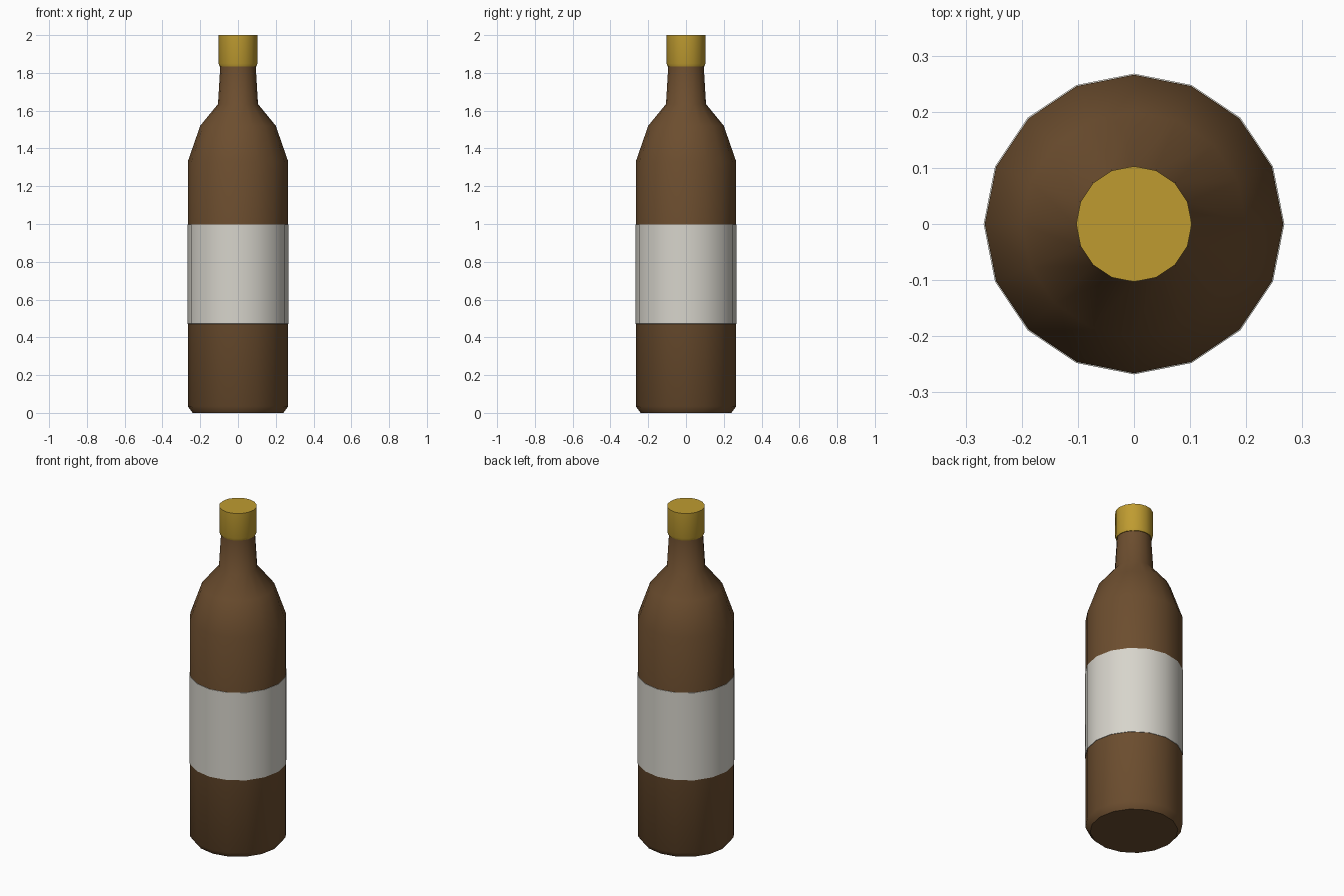
import bpy, bmesh, math

if "Cube" in bpy.data.objects:
    bpy.data.objects.remove(bpy.data.objects["Cube"])

SIDES = 16


def lathe(name, profile, color, closed=False):
    """Revolve (radius, z) points around z; cap the ends or join them into a loop."""
    bm = bmesh.new()
    rings = []
    for r, z in profile:
        rings.append([bm.verts.new((r * math.cos(2 * math.pi * i / SIDES),
                                    r * math.sin(2 * math.pi * i / SIDES), z))
                      for i in range(SIDES)])
    pairs = list(zip(rings, rings[1:]))
    if closed:
        pairs.append((rings[-1], rings[0]))
    else:
        bm.faces.new(rings[0][::-1])
        bm.faces.new(rings[-1])
    for a, b in pairs:
        for i in range(SIDES):
            j = (i + 1) % SIDES
            bm.faces.new((a[i], a[j], b[j], b[i]))
    bmesh.ops.recalc_face_normals(bm, faces=bm.faces)
    mesh = bpy.data.meshes.new(name)
    bm.to_mesh(mesh)
    bm.free()
    mat = bpy.data.materials.new(name + "_color")
    mat.diffuse_color = color
    mat.use_nodes = True
    mat.node_tree.nodes["Principled BSDF"].inputs["Base Color"].default_value = mat.diffuse_color
    mesh.materials.append(mat)
    obj = bpy.data.objects.new(name, mesh)
    bpy.context.collection.objects.link(obj)
    bpy.ops.object.select_all(action='DESELECT')
    obj.select_set(True)
    bpy.context.view_layer.objects.active = obj
    bpy.ops.object.shade_smooth_by_angle(angle=math.radians(42))
    return obj


# Glass body with chamfered base, faceted shoulder and tapered neck
lathe("bottle_body", [(0.24, 0), (0.266, 0.035), (0.266, 1.33), (0.2, 1.52),
                      (0.106, 1.635), (0.093, 1.85)], (0.15, 0.075, 0.028, 1))

# Paper label wrapped around the body
lathe("label", [(0.262, 0.47), (0.268, 0.472), (0.268, 0.998), (0.262, 1.0)],
      (0.68, 0.66, 0.6, 1), closed=True)

# Cap with a slightly chamfered lower rim
lathe("cap", [(0.098, 1.835), (0.103, 1.85), (0.103, 2.0)], (0.52, 0.33, 0.03, 1))
